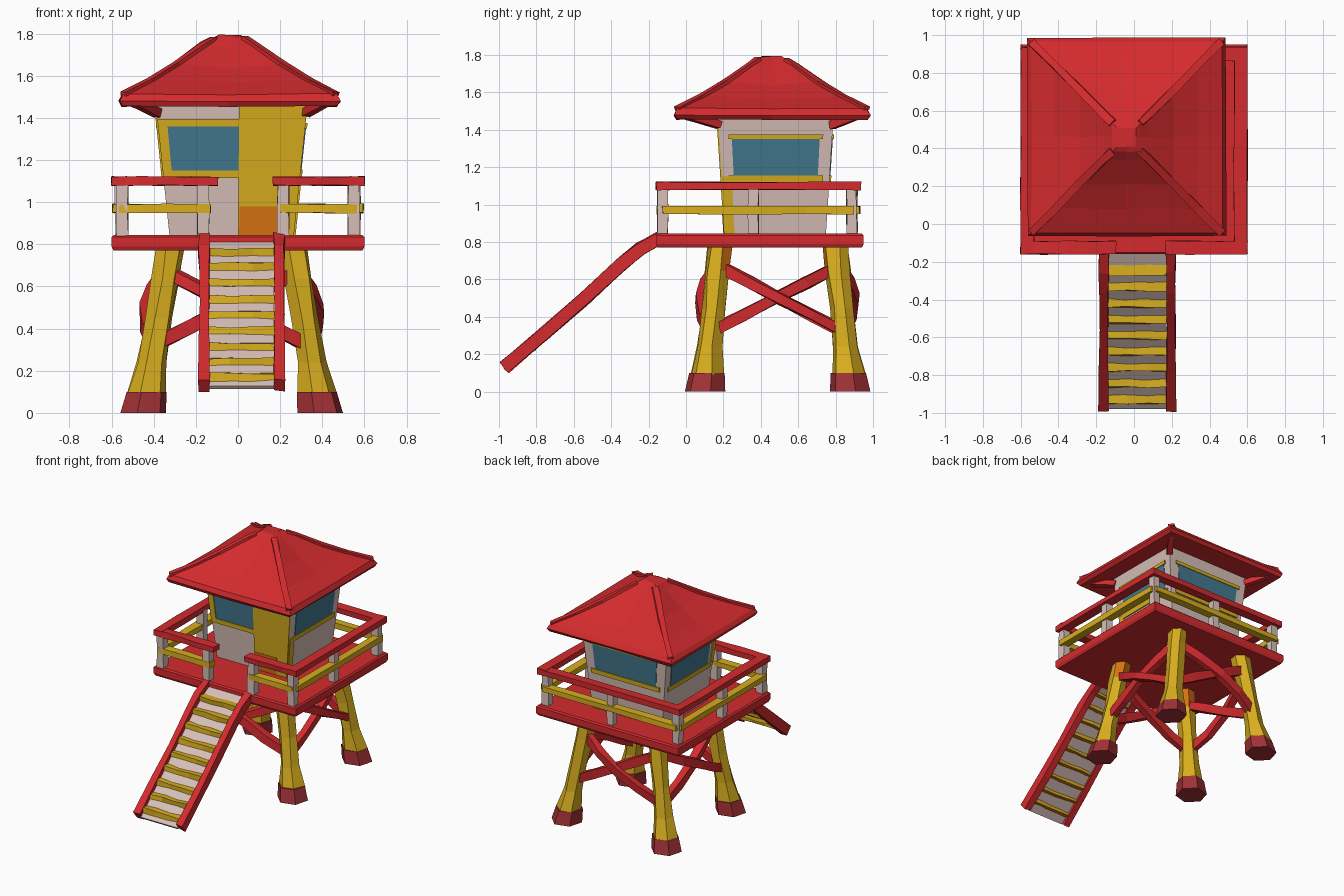
import bpy, bmesh, math, random
from mathutils import Vector

if "Cube" in bpy.data.objects:
    bpy.data.objects.remove(bpy.data.objects["Cube"])

random.seed(4)
CX, CY = -0.03, 0.48      # tower centre


def material(name, r, g, b):
    m = bpy.data.materials.new(name)
    m.diffuse_color = (r, g, b, 1)
    m.use_nodes = True
    m.node_tree.nodes["Principled BSDF"].inputs["Base Color"].default_value = m.diffuse_color
    return m


RED = material("red paint", 0.66, 0.024, 0.027)
DARK = material("dark red", 0.35, 0.03, 0.035)
YELLOW = material("yellow paint", 0.68, 0.42, 0.013)
GREY = material("pale grey wood", 0.68, 0.52, 0.48)
TEAL = material("teal glass", 0.055, 0.19, 0.28)
ORANGE = material("orange", 0.68, 0.17, 0.006)


def loft(name, rings, mats, jitter=0.0, rule=None):
    """Skin a list of point rings, capped at both ends."""
    bm = bmesh.new()
    rows = [[bm.verts.new(Vector(p) + Vector([random.uniform(-jitter, jitter) for _ in range(3)]))
             for p in ring] for ring in rings]
    n = len(rows[0])
    for a, b in zip(rows, rows[1:]):
        for i in range(n):
            j = (i + 1) % n
            bm.faces.new((a[i], a[j], b[j], b[i]))
    bm.faces.new(rows[0])
    bm.faces.new(rows[-1])
    bmesh.ops.recalc_face_normals(bm, faces=bm.faces)
    if rule:
        for f in bm.faces:
            f.material_index = rule(f)
    me = bpy.data.meshes.new(name)
    bm.to_mesh(me)
    bm.free()
    for m in mats:
        me.materials.append(m)
    ob = bpy.data.objects.new(name, me)
    bpy.context.collection.objects.link(ob)
    return ob


def beam(name, path, w, h, mats, jitter=0.004, rule=None):
    """Rectangular bar along a path: w sideways, h upwards."""
    path = [Vector(p) for p in path]
    rings = []
    for i, p in enumerate(path):
        t = (path[min(i + 1, len(path) - 1)] - path[max(i - 1, 0)]).normalized()
        up = Vector((0, 1, 0)) if abs(t.z) > 0.95 else Vector((0, 0, 1))
        s = t.cross(up).normalized()
        u = s.cross(t)
        rings.append([p + s * a * w / 2 + u * b * h / 2
                      for a, b in ((-1, -1), (1, -1), (1, 1), (-1, 1))])
    return loft(name, rings, mats, jitter, rule)


def line(a, b, n=4):
    a, b = Vector(a), Vector(b)
    return [a.lerp(b, i / n) for i in range(n + 1)]


def rect(x0, x1, y0, y1, z):
    return [(x0, y0, z), (x1, y0, z), (x1, y1, z), (x0, y1, z)]


# Legs with feet, splayed outward
def leg_point(sx, sy, z):
    k = z / 0.8
    return Vector((CX + sx * (0.42 - 0.13 * k), CY + 0.01 + sy * (0.388 - 0.08 * k), z))


def hexagon(c, r):
    return [c + Vector((r * math.cos(a), r * math.sin(a), 0))
            for a in (math.pi / 3 * i + math.pi / 12 for i in range(6))]


CORNERS = [(-1, -1), (1, -1), (1, 1), (-1, 1)]
for sx, sy in CORNERS:
    side = ("front" if sy < 0 else "back") + ("_left" if sx < 0 else "_right")

    def inner_top(f):
        c = f.calc_center_median()
        return int(c.z > 0.66 and (c.y - leg_point(sx, sy, c.z).y) * sy < -0.02)

    loft(side + "_foot", [hexagon(leg_point(sx, sy, z), r) for z, r in ((0, 0.112), (0.1, 0.098))],
         [DARK])
    loft(side + "_leg", [hexagon(leg_point(sx, sy, z), r) for z, r in
                         ((0.09, 0.092), (0.24, 0.067), (0.45, 0.062), (0.64, 0.068), (0.79, 0.068))],
         [YELLOW, ORANGE], 0.006, inner_top)

# Crossed braces, bowed outward on each side
for i in range(4):
    a, b = CORNERS[i], CORNERS[(i + 1) % 4]
    out = Vector((a[0] + b[0], a[1] + b[1], 0)) / 2
    for p, q, bow in ((a, b, 0.075), (b, a, 0.035)):
        s, e = leg_point(*p, 0.67), leg_point(*q, 0.32)
        path = [pt + out * bow * math.sin(math.pi * k / 4) for k, pt in enumerate(line(s, e))]
        beam("cross_brace", path, 0.05, 0.06, [RED], 0.006)

# Deck
loft("deck", [rect(-0.59, 0.59, -0.15, 0.94, 0.77), rect(-0.6, 0.6, -0.16, 0.95, 0.79),
              rect(-0.6, 0.6, -0.16, 0.95, 0.835), rect(-0.59, 0.59, -0.15, 0.94, 0.845)], [RED])

# Railings: top rail, middle rail and posts for each run
X, Y0, Y1 = 0.565, -0.125, 0.90
RUNS = [((-X, Y0), (-0.13, Y0)), ((0.2, Y0), (X, Y0)), ((X, Y0), (X, Y1)),
        ((X, Y1), (-X, Y1)), ((-X, Y1), (-X, Y0))]
for (x0, y0), (x1, y1) in RUNS:
    ext = Vector((x1 - x0, y1 - y0, 0)).normalized() * 0.035
    a, b = Vector((x0, y0, 1.1)), Vector((x1, y1, 1.1))
    beam("top_rail", line(a - ext, b + ext), 0.07, 0.042, [RED], 0.003)
    drop = Vector((0, 0, -0.13))
    beam("middle_rail", line(a + drop, b + drop), 0.06, 0.042, [YELLOW], 0.003)
POSTS = [(-X + .015, Y0), (X - .015, Y0), (X - .015, Y1 - .015), (-X + .015, Y1 - .015),
         (-0.165, Y0), (0.215, Y0), (X - .01, 0.36), (-X + .01, 0.36), (0, Y1 - .01)]
for x, y in POSTS:
    beam("rail_post", line((x, y, 0.83), (x, y, 1.09), 2), 0.055, 0.055, [GREY])

# Stairs: stringers, sloping back panel and treads with orange undersides
SLOPE = [(-0.13, 0.825), (-0.24, 0.765), (-0.34, 0.685), (-0.55, 0.495), (-0.76, 0.31), (-0.972, 0.13)]
for side, x in (("left", -0.16), ("right", 0.195)):
    beam(side + "_stringer", [(x, y, z) for y, z in SLOPE], 0.05, 0.07, [RED], 0.005)
beam("stair_panel", [(0.017, y, z - 0.01) for y, z in SLOPE], 0.31, 0.02, [GREY], 0)
for i in range(9):
    y = -0.24 - i * 0.085
    for (ya, za), (yb, zb) in zip(SLOPE, SLOPE[1:]):
        if yb <= y <= ya:
            z = za + (zb - za) * (y - ya) / (yb - ya)
    beam("stair_tread", line((-0.14, y, z - 0.004), (0.175, y, z - 0.004), 3), 0.06, 0.036,
         [YELLOW, ORANGE], 0.005, lambda f: int(f.normal.z < -0.5))


# Cabin, flaring outward towards the roof
def half(z):
    k = (z - 0.84) / 0.62
    return 0.295 + 0.065 * k, 0.268 + 0.04 * k


def wall(k, u, z, off):
    """Point on wall k (0 front, 1 right, 2 back, 3 left), u from -1 to 1."""
    hx, hy = half(z)
    x, y = [(u * hx, -hy - off), (hx + off, u * hy), (-u * hx, hy + off), (-hx - off, -u * hy)][k]
    return Vector((CX + x, CY + y, z))


def plate(name, k, u0, u1, z0, z1, mat, thick=0.006):
    loft(name, [[wall(k, u, z, o) for u, z in ((u0, z0), (u1, z0), (u1, z1), (u0, z1))]
                for o in (-0.01, thick)], [mat])


loft("cabin_walls", [[wall(0, -1, z, 0), wall(0, 1, z, 0), wall(2, -1, z, 0), wall(2, 1, z, 0)]
                     for z in (0.83, 1.15, 1.48)], [GREY])
plate("front_window", 0, -0.87, 0.1, 1.15, 1.36, TEAL, 0.004)
plate("front_window_sill", 0, -1, 0.1, 1.115, 1.15, YELLOW, 0.009)
plate("front_window_header", 0, -1, 0.1, 1.36, 1.395, YELLOW, 0.009)
plate("front_corner_trim", 0, -1, -0.87, 1.15, 1.36, YELLOW, 0.009)
plate("door", 0, 0.1, 1.0, 0.84, 1.46, YELLOW, 0.009)
plate("door_kick_panel", 0, 0.12, 0.72, 0.84, 0.98, ORANGE, 0.012)
plate("door_corner_trim", 1, -1, -0.82, 0.84, 1.15, YELLOW, 0.008)
plate("left_corner_trim", 3, 0.88, 1, 1.155, 1.40, YELLOW, 0.008)
for k, side in ((1, "right"), (2, "back"), (3, "left")):
    plate(side + "_window", k, -0.78, 0.78, 1.155, 1.35, TEAL, 0.004)
    plate(side + "_window_sill", k, -0.88, 0.88, 1.12, 1.155, YELLOW, 0.009)
    plate(side + "_window_header", k, -0.84, 0.84, 1.35, 1.375, YELLOW, 0.009)

# Roof: concave pyramid with sagging faces between low hips
RX, RY = -0.04, 0.46


def roof_ring(s, z, sag):
    pts = [(-1, -1), (0, -1), (1, -1), (1, 0), (1, 1), (0, 1), (-1, 1), (-1, 0)]
    return [(RX + s * a, RY + s * b, z - (sag if a * b == 0 else 0)) for a, b in pts]


PROFILE = [(0.36, 1.465, 0), (0.51, 1.455, 0), (0.525, 1.48, 0), (0.505, 1.515, 0.005),
           (0.38, 1.58, 0.015), (0.25, 1.657, 0.02), (0.12, 1.75, 0.012), (0.075, 1.778, 0),
           (0.05, 1.793, 0)]
loft("roof", [roof_ring(*p) for p in PROFILE], [RED], 0.004)
for sx, sy in CORNERS:
    beam("roof_hip", [(RX + sx * s, RY + sy * s, z) for s, z, _ in PROFILE[3:8]], 0.04, 0.018, [RED], 0.004)
    beam("corner_bracket", [(CX + sx * 0.35, CY + sy * 0.30, 1.425),
                            (RX + sx * 0.45, RY + sy * 0.45, 1.475)], 0.04, 0.04, [RED])
